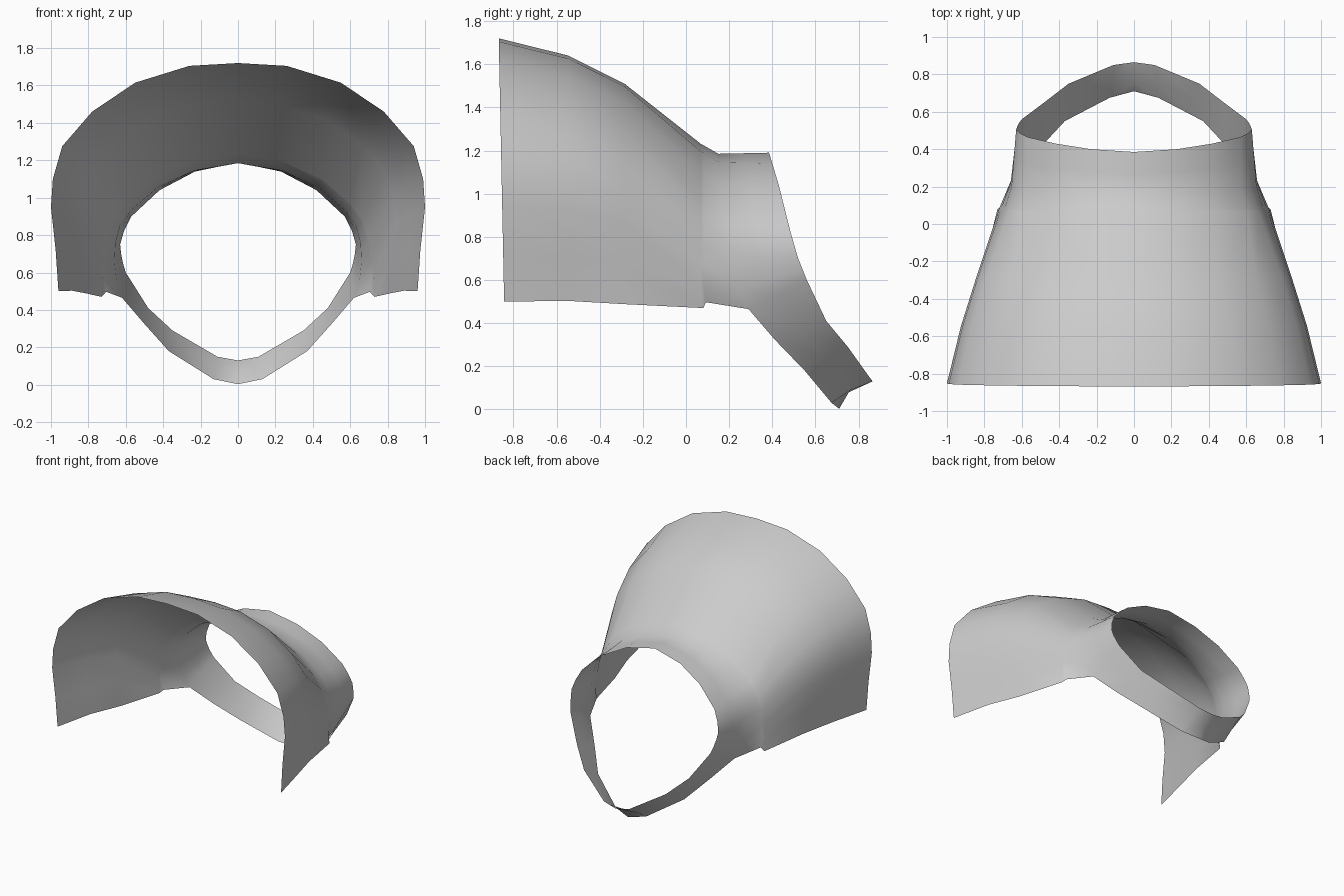
import bpy, bmesh

if "Cube" in bpy.data.objects:
    bpy.data.objects.remove(bpy.data.objects["Cube"])

# Half section of the wide front mouth (x, z), crown to lower edge
mouth = [(0, 1.72), (.26, 1.705), (.55, 1.615), (.78, 1.46), (.94, 1.275),
         (.99, 1.10), (1.0, .95), (.975, .72), (.96, .50)]
# Half section just ahead of the neck crease
throat = [(0, 1.23), (.24, 1.195), (.45, 1.10), (.60, .97), (.665, .88),
          (.695, .78), (.715, .67), (.725, .58), (.73, .47)]
# Neck crease, running on into the lower edge of the collar (x, y, z)
crease = [(0, .15, 1.185), (.235, .155, 1.145), (.43, .165, 1.055), (.575, .18, .93),
          (.63, .19, .85), (.655, .20, .76), (.66, .215, .66), (.65, .25, .56),
          (.62, .29, .465), (.50, .41, .325), (.37, .55, .18), (.13, .675, .03),
          (0, .71, .003)]
# Outer rim of the collar
rim = [(0, .385, 1.19), (.23, .40, 1.14), (.42, .43, 1.04), (.57, .465, .90),
       (.61, .485, .82), (.63, .505, .75), (.625, .52, .70), (.615, .54, .65),
       (.60, .56, .60), (.48, .65, .41), (.35, .75, .29), (.11, .85, .15),
       (0, .865, .13)]


def scaled_mouth(y, sx, bottom, top, lean=0):
    """Mouth section shrunk to a given width, lower edge and crown height."""
    k = (top - bottom) / 1.22
    return [(x * sx, y + lean * (1.72 - z) / 1.22, bottom + (z - .5) * k)
            for x, z in mouth]


def loft(bm, rings):
    """Skin neighbouring rings with quads, as far as both of them reach."""
    rows = [[bm.verts.new(p) for p in r] for r in rings]
    for a, b in zip(rows, rows[1:]):
        for i in range(min(len(a), len(b)) - 1):
            bm.faces.new((a[i], a[i + 1], b[i + 1], b[i]))


# Hood flaring forward from the neck, with a small notch in the lower edge
throat_ring = [(x, .07 + .01 * (i == 8), z) for i, (x, z) in enumerate(throat)]
notch_ring = [(x * .995, y + .012, z - .006) for x, y, z in throat_ring[:-1]]
notch_ring.append((.705, .092, .497))
collar_mid = [tuple((a + b) / 2 for a, b in zip(p, q)) for p, q in zip(crease, rim)]
collar_mid[-1] = (0, .755, .08)
rings = [scaled_mouth(-.868, 1, .50, 1.72, .025),
         scaled_mouth(-.545, .925, .503, 1.64),
         scaled_mouth(-.285, .843, .488, 1.51),
         throat_ring, notch_ring, crease, collar_mid, rim]

bm = bmesh.new()
loft(bm, rings)

# Mirror to the other side and weld the centre line
half = bm.verts[:] + bm.edges[:] + bm.faces[:]
bmesh.ops.mirror(bm, geom=half, axis='X', merge_dist=.0005)
bmesh.ops.remove_doubles(bm, verts=bm.verts[:], dist=.0005)
bmesh.ops.recalc_face_normals(bm, faces=bm.faces[:])
for f in bm.faces:
    f.smooth = True

mesh = bpy.data.meshes.new("hood_with_collar")
bm.to_mesh(mesh)
bm.free()
bpy.context.collection.objects.link(bpy.data.objects.new("hood_with_collar", mesh))
